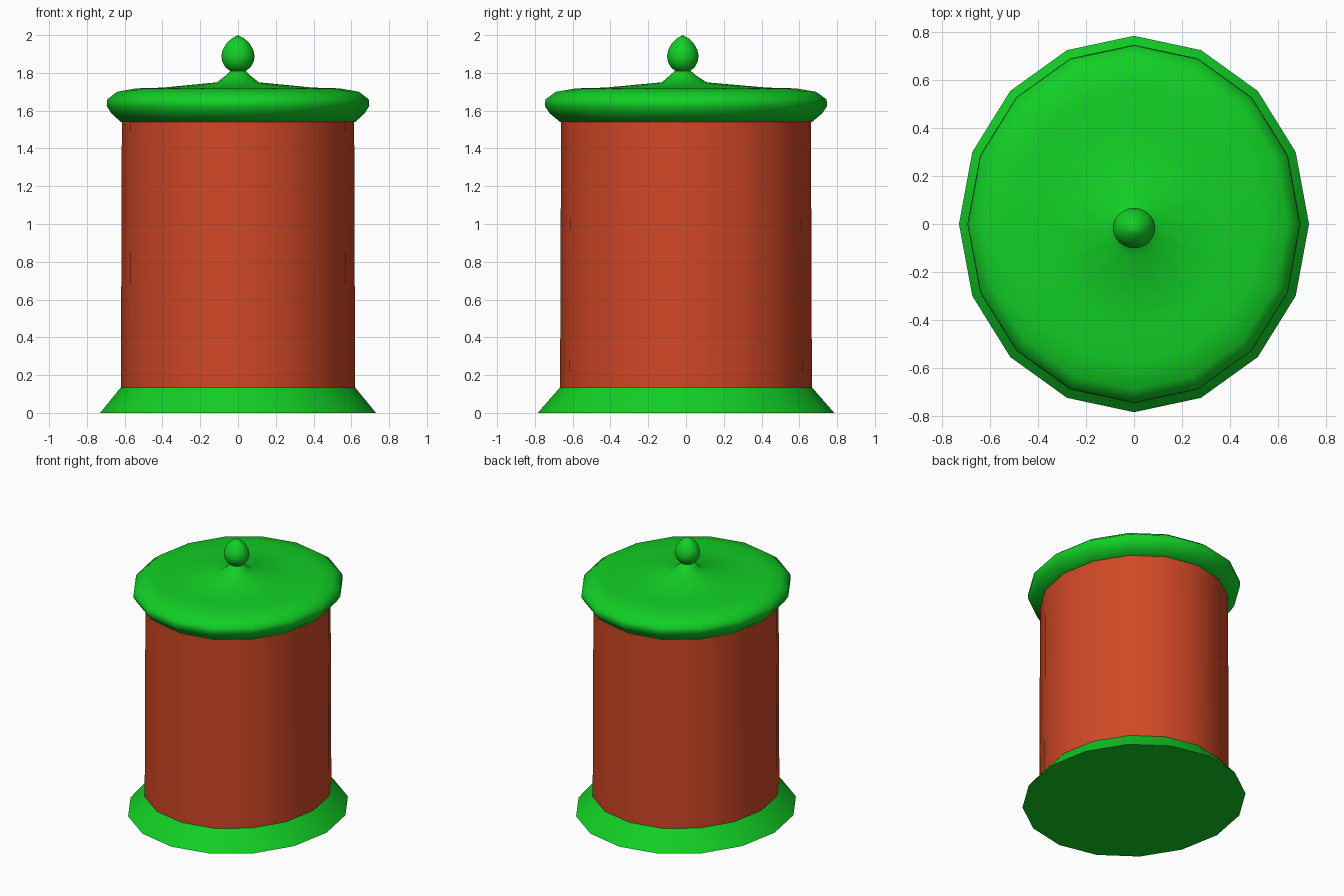
import bpy, bmesh, math

if "Cube" in bpy.data.objects:
    bpy.data.objects.remove(bpy.data.objects["Cube"])


def material(name, color):
    m = bpy.data.materials.new(name)
    m.diffuse_color = (*color, 1)
    m.use_nodes = True
    m.node_tree.nodes["Principled BSDF"].inputs["Base Color"].default_value = m.diffuse_color
    return m


GREEN = material("green_paint", (0.006, 0.63, 0.019))
RED = material("red_paint", (0.64, 0.064, 0.019))


def lathe(name, profile, mat, sides=16, ratio=1.0, angle=60):
    """Spin (radius, z, y offset) points into an oval solid; zero radius makes a pole."""
    bm = bmesh.new()
    rings = []
    for r, z, oy in profile:
        if r == 0:
            rings.append([bm.verts.new((0, oy, z))] * sides)
        else:
            rings.append([bm.verts.new((r * math.cos(a), r * ratio * math.sin(a) + oy, z))
                          for a in (2 * math.pi * i / sides for i in range(sides))])
    for lo, hi in zip(rings, rings[1:]):
        for i in range(sides):
            j = (i + 1) % sides
            bm.faces.new(list(dict.fromkeys((lo[i], lo[j], hi[j], hi[i]))))
    # Cap open ends
    if profile[0][0]:
        bm.faces.new(rings[0][::-1])
    if profile[-1][0]:
        bm.faces.new(rings[-1])
    bmesh.ops.recalc_face_normals(bm, faces=bm.faces)
    mesh = bpy.data.meshes.new(name)
    bm.to_mesh(mesh)
    bm.free()
    mesh.materials.append(mat)
    ob = bpy.data.objects.new(name, mesh)
    bpy.context.collection.objects.link(ob)
    bpy.ops.object.select_all(action='DESELECT')
    ob.select_set(True)
    bpy.context.view_layer.objects.active = ob
    bpy.ops.object.shade_smooth_by_angle(angle=math.radians(angle))


OVAL = 0.785 / 0.73

# Flared foot
lathe("base", [(0.73, 0, 0), (0.62, 0.135, 0)], GREEN, ratio=OVAL, angle=40)

# Jar wall
lathe("body", [(0.62, 0.135, 0), (0.615, 1.54, 0)], RED, ratio=OVAL)

# Rounded lid with a shallow cone rising to the neck
lathe("lid", [(0.62, 1.54, 0), (0.67, 1.585, 0), (0.695, 1.625, 0), (0.692, 1.66, 0),
              (0.64, 1.70, 0), (0.54, 1.718, 0), (0.40, 1.722, 0), (0.11, 1.75, -0.01),
              (0.06, 1.79, -0.017), (0.04, 1.81, -0.017)], GREEN, ratio=OVAL)

# Ball knob with a pointed tip
ball = [(0.04, 1.81), (0.065, 1.828), (0.082, 1.856), (0.088, 1.888),
        (0.081, 1.922), (0.06, 1.958), (0.032, 1.983), (0, 2.0)]
lathe("knob", [(r, z, -0.017) for r, z in ball], GREEN, sides=32, ratio=0.95)
